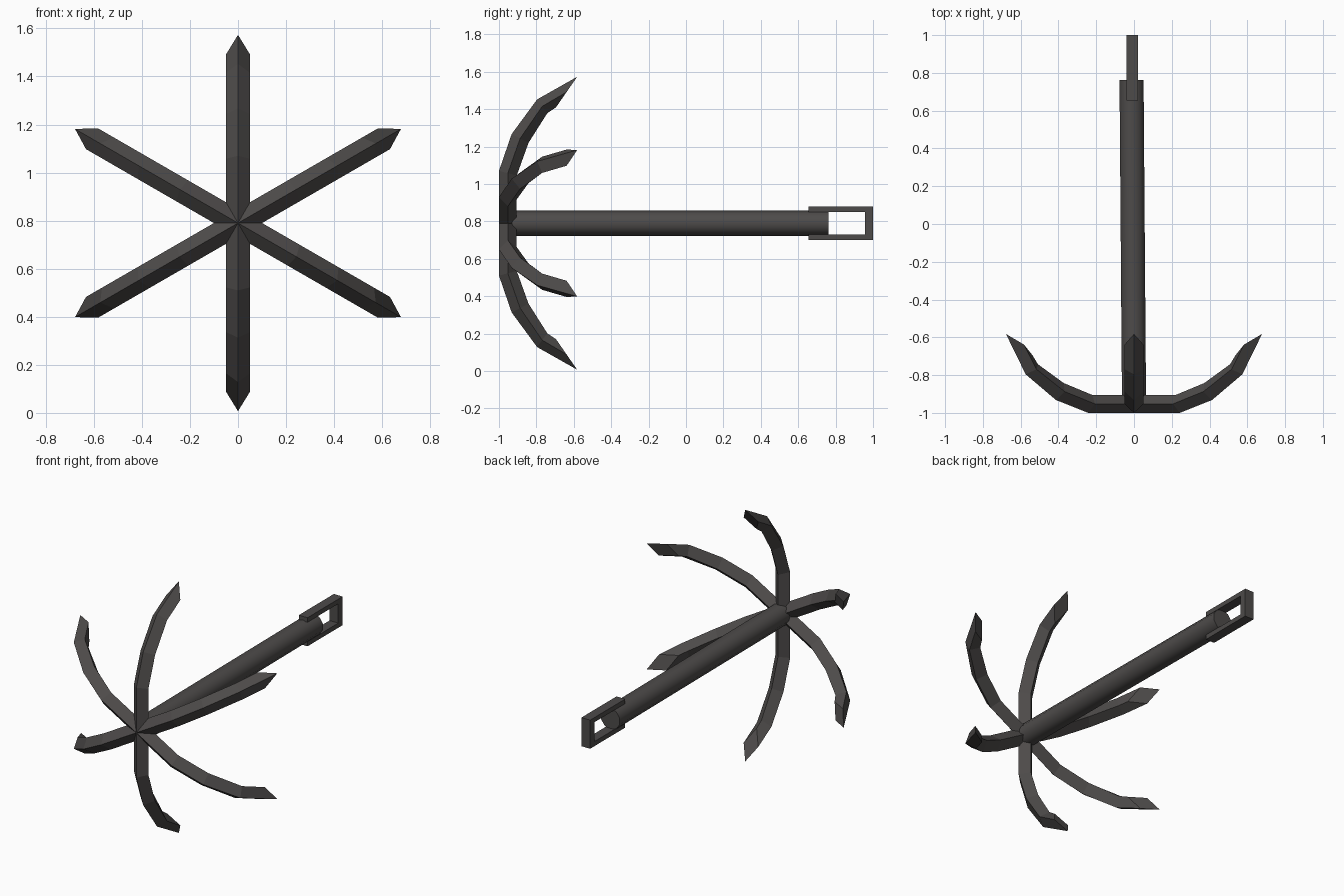
import bpy, bmesh, math
from mathutils import Matrix, Vector

if "Cube" in bpy.data.objects:
    bpy.data.objects.remove(bpy.data.objects["Cube"])

ZC = 0.79  # height of the shank axis

iron = bpy.data.materials.new("dark iron")
iron.diffuse_color = (0.075, 0.07, 0.068, 1)
iron.use_nodes = True
iron.node_tree.nodes["Principled BSDF"].inputs["Base Color"].default_value = iron.diffuse_color


def finish(bm, name):
    bmesh.ops.recalc_face_normals(bm, faces=bm.faces[:])
    me = bpy.data.meshes.new(name)
    bm.to_mesh(me)
    bm.free()
    me.materials.append(iron)
    ob = bpy.data.objects.new(name, me)
    bpy.context.collection.objects.link(ob)
    return ob


# Curved arms: diamond section swept along a bend, cut to a slanted point
# (outer radius, outer y, inner radius, inner y)
STATIONS = [(0.0, -1.0, 0.0, -0.905), (0.28, -1.0, 0.255, -0.905),
            (0.477, -0.932, 0.43, -0.842), (0.662, -0.796, 0.588, -0.742),
            (0.783, -0.582, 0.62, -0.695)]
HALF = 0.05


def arm(name, angle):
    bm = bmesh.new()
    rings = []
    for ro, yo, ri, yi in STATIONS:
        rm, ym = (ro + ri) / 2, (yo + yi) / 2
        pts = [(0, yo, ro), (HALF, ym, rm), (0, yi, ri), (-HALF, ym, rm)]
        rings.append([bm.verts.new(p) for p in pts])
    for a, b in zip(rings, rings[1:]):
        for i in range(4):
            j = (i + 1) % 4
            bm.faces.new((a[i], a[j], b[j], b[i]))
    bm.faces.new(rings[0])
    bm.faces.new(rings[-1])
    bm.transform(Matrix.Translation((0, 0, ZC)) @ Matrix.Rotation(angle, 4, 'Y'))
    return finish(bm, name)


for k in range(6):
    arm(f"arm_{k + 1}", math.radians(60 * k))

# Shank: round bar, leaning very slightly sideways
start, end = Vector((0, -0.93, ZC)), Vector((-0.013, 0.762, ZC))
axis = end - start
bm = bmesh.new()
bmesh.ops.create_cone(bm, cap_ends=True, segments=10, radius1=0.067, radius2=0.067,
                      depth=axis.length)
bm.transform(Matrix.Translation((start + end) / 2)
             @ Matrix.Rotation(-math.pi / 2, 4, 'X'))
for v in bm.verts:
    v.co.x += -0.013 * ((v.co.y - start.y) / axis.y - 0.5)
shank = finish(bm, "shank")
bpy.context.view_layer.objects.active = shank
shank.select_set(True)
bpy.ops.object.shade_smooth_by_angle(angle=math.radians(50))

# Shackle: U-shaped rope loop gripping the end of the shank
profile = [(0.655, 0.089), (1.0, 0.089), (1.0, -0.089), (0.655, -0.089),
           (0.655, -0.06), (0.957, -0.06), (0.957, 0.06), (0.655, 0.06)]
bm = bmesh.new()
v = [bm.verts.new((-0.04, y, ZC + z)) for y, z in profile]
faces = [bm.faces.new([v[i] for i in q])
         for q in ((0, 1, 6, 7), (1, 2, 5, 6), (2, 3, 4, 5))]
ext = bmesh.ops.extrude_face_region(bm, geom=faces, use_keep_orig=True)
new = [g for g in ext["geom"] if isinstance(g, bmesh.types.BMVert)]
bmesh.ops.translate(bm, verts=new, vec=(0.06, 0, 0))
finish(bm, "shackle")
